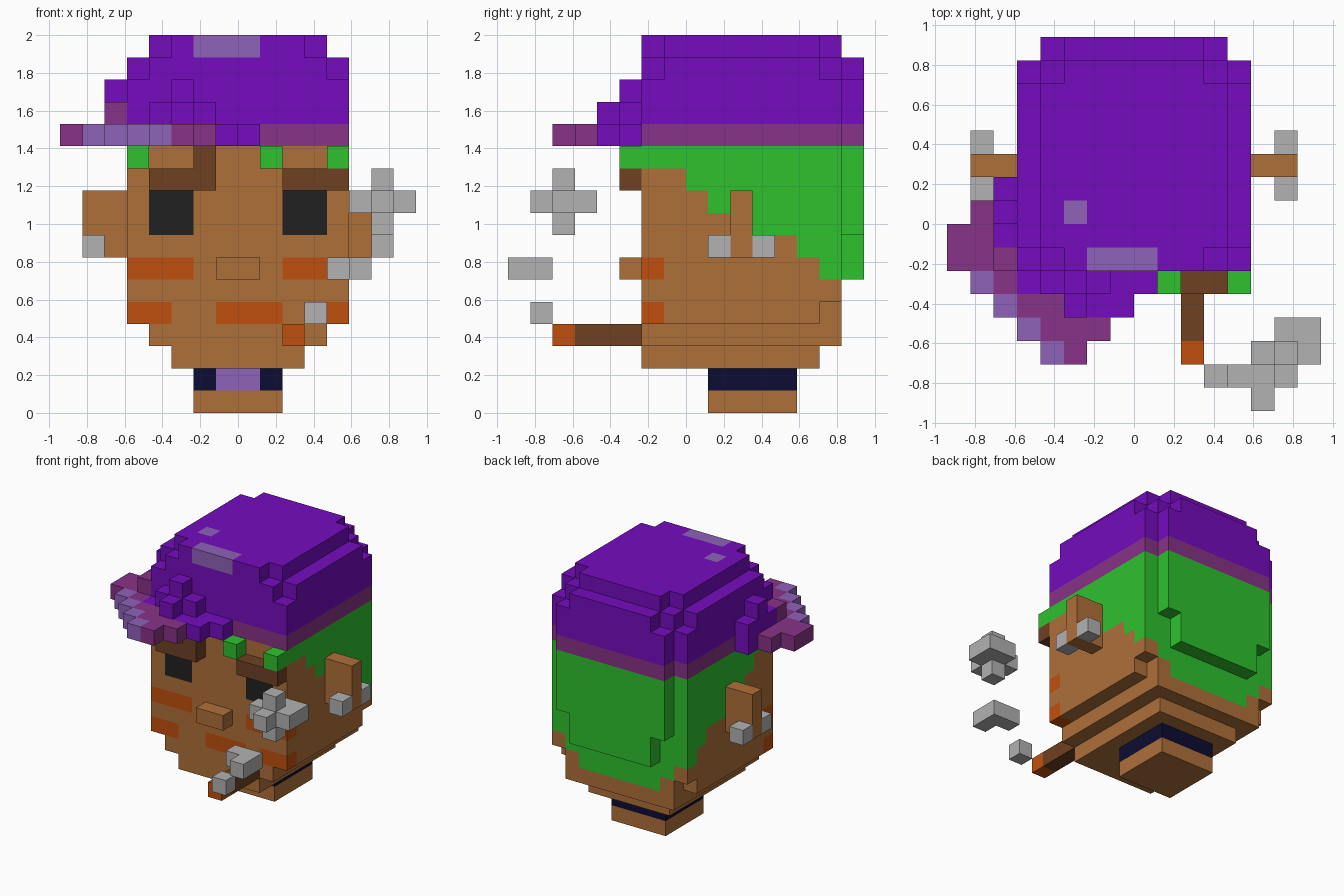
import bpy
import bmesh
from mathutils import Vector

cube = bpy.data.objects.get("Cube")
if cube:
    bpy.data.objects.remove(cube, do_unlink=True)

U = 2 / 17  # edge of one block
COLOURS = {
    "skin": "AF703A", "dark_brown": "6E4122", "orange": "C1500E",
    "green": "2EC22E", "purple": "750CBE", "plum": "883288",
    "lilac": "8E62B8", "black": "212121", "grey": "B2B2B2", "navy": "0C0C33",
}


def linear(c):
    return c / 12.92 if c <= 0.04045 else ((c + 0.055) / 1.055) ** 2.4


def make_material(name, code):
    rgba = [linear(v / 255) for v in bytes.fromhex(code)] + [1.0]
    mat = bpy.data.materials.new(name)
    mat.use_nodes = True
    mat.diffuse_color = rgba
    shader = mat.node_tree.nodes["Principled BSDF"]
    shader.inputs["Base Color"].default_value = rgba
    shader.inputs["Roughness"].default_value = 0.9
    return mat


MATS = {n: make_material(n, c) for n, c in COLOURS.items()}
grid = {}


def box(part, colour, x, y, z):
    """Fill a range of blocks; later boxes replace earlier ones."""
    for i in range(*x):
        for j in range(*y):
            for k in range(*z):
                grid[i, j, k] = (part, colour)


def both(part, colour, x, y, z):
    """Fill a box and its mirror image across x = 0."""
    box(part, colour, x, y, z)
    box(part, colour, (-x[1], -x[0]), y, z)


# Neck and collar
box("neck", "skin", (-2, 2), (1, 5), (0, 1))
box("collar", "navy", (-2, 2), (1, 5), (1, 2))
box("collar", "lilac", (-1, 1), (1, 2), (1, 2))

# Head, narrowing to the chin
box("head", "skin", (-3, 3), (-2, 6), (2, 3))
box("head", "skin", (-4, 4), (-2, 7), (3, 5))
box("head", "skin", (-5, 5), (-2, 6), (4, 5))
box("head", "skin", (-5, 5), (-2, 7), (5, 12))

# Eyes, face paint, mouth and nose
both("head", "black", (2, 4), (-2, -1), (8, 10))
both("head", "orange", (2, 5), (-2, -1), (6, 7))
both("head", "orange", (3, 5), (-2, -1), (4, 5))
box("head", "orange", (-1, 2), (-2, -1), (4, 5))
box("nose", "skin", (-1, 1), (-3, -2), (6, 7))

# Hair: stepped sides, full back, raised back panel and front tufts
for z, start in zip(range(6, 12), (6, 5, 3, 1, 0, -2)):
    both("hair", "green", (4, 5), (start, 7), (z, z + 1))
box("hair", "green", (-4, 4), (6, 7), (5, 12))
box("hair", "green", (-3, 3), (6, 7), (4, 5))
box("hair", "green", (-4, 4), (7, 8), (8, 12))
box("hair", "green", (-3, 3), (7, 8), (6, 8))
both("hair", "green", (4, 5), (-3, -2), (11, 12))
box("hair", "green", (1, 2), (-3, -2), (11, 12))

# Eyebrows
box("left_eyebrow", "dark_brown", (2, 5), (-3, -2), (10, 11))
box("right_eyebrow", "dark_brown", (-4, -1), (-3, -2), (10, 11))
box("right_eyebrow", "dark_brown", (-2, -1), (-3, -2), (11, 12))

# Ears and earrings
both("ears", "skin", (5, 7), (2, 3), (7, 10))
for y in (1, 3):
    both("earrings", "grey", (6, 7), (y, y + 1), (7, 8))

# Cap: band, crown and stepped top
for colour, z in (("plum", (12, 13)), ("purple", (13, 15))):
    box("cap", colour, (-5, 5), (-2, 7), z)
    box("cap", colour, (-4, 4), (7, 8), z)
for w, y in ((5, (-1, 6)), (4, (-2, 7)), (3, (-2, 8))):
    box("cap", "purple", (-w, w), y, (15, 16))
box("cap", "purple", (-4, 4), (-1, 6), (16, 17))
box("cap", "purple", (-3, 3), (-2, 7), (16, 17))
box("cap", "lilac", (-2, 1), (-2, -1), (16, 17))
box("cap", "lilac", (-3, -2), (0, 1), (16, 17))

# Slanted cap brim with a pale diagonal rim
brim_rows = {0: (-7, -5), -1: (-8, -5), -2: (-8, -5), -3: (-6, -4),
             -4: (-5, -3), -5: (-4, -1), -6: (-3, -2)}
for y, span in brim_rows.items():
    box("brim", "plum", span, (y, y + 1), (12, 13))
for n in range(4):
    box("brim", "lilac", (n - 7, n - 6), (-3 - n, -2 - n), (12, 13))
box("brim", "plum", (-6, -5), (-2, -1), (12, 14))

# Raised folds joining the brim to the crown
box("cap_folds", "purple", (-5, 1), (-3, -2), (12, 13))
box("cap_folds", "purple", (-3, 0), (-4, -3), (12, 13))
box("cap_folds", "purple", (-4, -1), (-3, -2), (13, 14))
box("cap_folds", "purple", (-3, -2), (-4, -3), (13, 14))
box("cap_folds", "purple", (-3, -2), (-3, -2), (14, 15))
box("cap_folds", "purple", (-6, -5), (-1, 2), (12, 14))
box("cap_folds", "purple", (-6, -5), (0, 1), (14, 15))

# Cigar
box("cigar", "dark_brown", (2, 3), (-5, -2), (3, 4))
box("cigar", "orange", (2, 3), (-6, -5), (3, 4))

# Smoke puffs
box("small_smoke", "grey", (3, 4), (-7, -6), (4, 5))
box("middle_smoke", "grey", (4, 6), (-7, -6), (6, 7))
box("middle_smoke", "grey", (5, 6), (-8, -7), (6, 7))
box("large_smoke", "grey", (5, 8), (-6, -5), (9, 10))
box("large_smoke", "grey", (6, 7), (-7, -4), (9, 10))
box("large_smoke", "grey", (7, 8), (-5, -4), (9, 10))
box("large_smoke", "grey", (6, 7), (-6, -5), (8, 11))


def build(part):
    """Make one object from the exposed block faces of a part."""
    cells = {c: col for c, (p, col) in grid.items() if p == part}
    used = sorted(set(cells.values()))
    bm = bmesh.new()
    verts = {}

    def vert(p):
        key = tuple(round(2 * v) for v in p)
        if key not in verts:
            verts[key] = bm.verts.new(Vector(p) * U)
        return verts[key]

    for cell, colour in cells.items():
        centre = Vector(cell) + Vector((0.5, 0.5, 0.5))
        for axis in range(3):
            for sign in (-1, 1):
                n = Vector((0, 0, 0))
                n[axis] = sign
                if tuple(int(a + b) for a, b in zip(cell, n)) in grid:
                    continue
                a = Vector((0, 0, 0))
                a[(axis + 1) % 3] = 0.5
                b = n.cross(a)
                mid = centre + n / 2
                corners = (mid - a - b, mid + a - b, mid + a + b, mid - a + b)
                face = bm.faces.new([vert(p) for p in corners])
                face.material_index = used.index(colour)
    mesh = bpy.data.meshes.new(part)
    bm.to_mesh(mesh)
    bm.free()
    for colour in used:
        mesh.materials.append(MATS[colour])
    bpy.context.collection.objects.link(bpy.data.objects.new(part, mesh))


for part in sorted({p for p, _ in grid.values()}):
    build(part)
